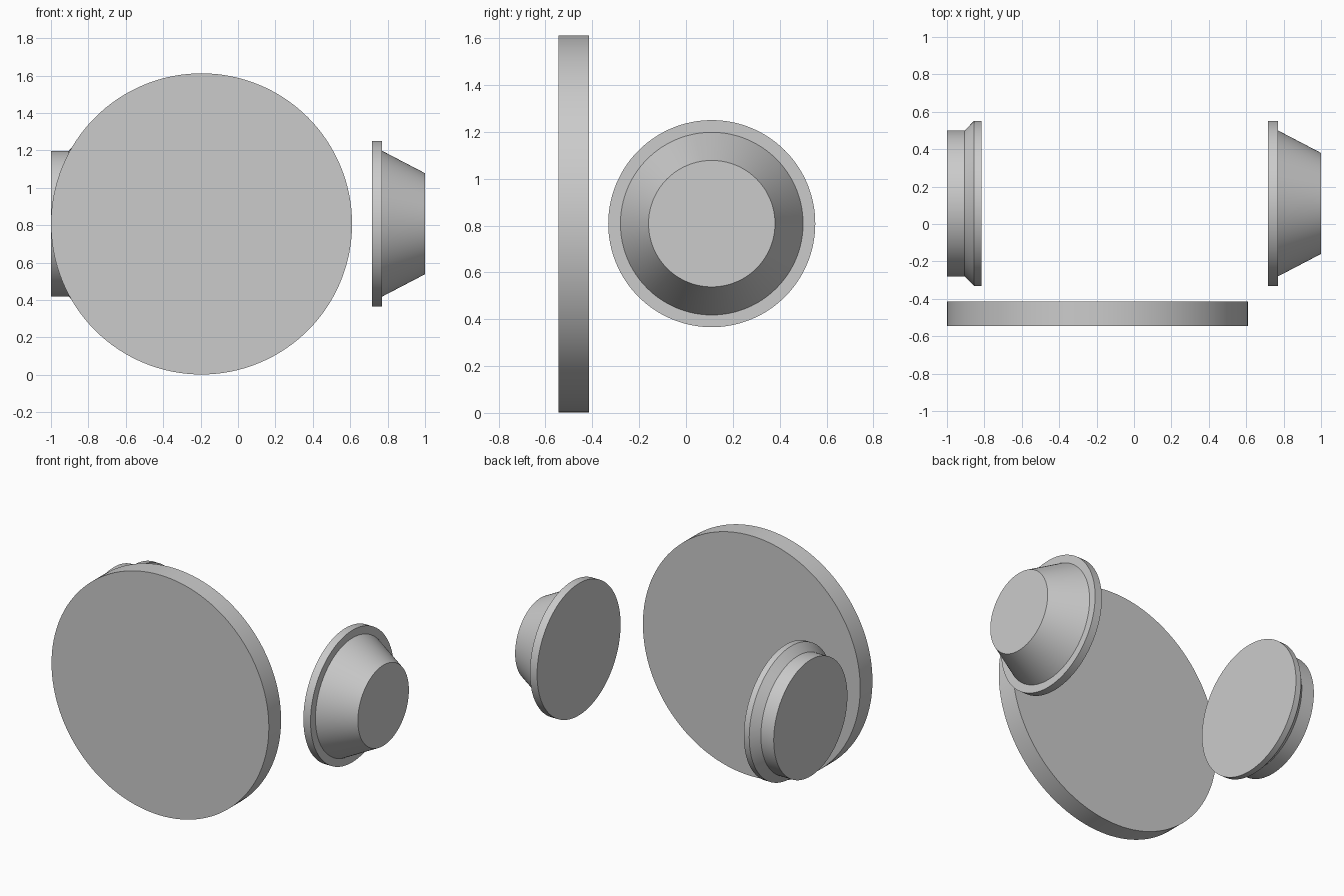
import bpy
import bmesh
import math
from mathutils import Matrix, Vector

cube = bpy.data.objects.get("Cube")
if cube:
    bpy.data.objects.remove(cube, do_unlink=True)

SEGMENTS = 128

# Single plain grey for every part
grey = bpy.data.materials.new("plain grey")
grey.use_nodes = True
colour = (0.6, 0.6, 0.6, 1)
grey.diffuse_color = colour
grey.node_tree.nodes["Principled BSDF"].inputs["Base Color"].default_value = colour


def turned_part(name, profile, axis, centre):
    """Solid of revolution: profile is (position along axis, radius) from end to end."""
    turn = Vector((0, 0, 1)).rotation_difference(Vector(axis)).to_matrix().to_4x4()
    place = Matrix.Translation(centre) @ turn
    bm = bmesh.new()
    rings = []
    for along, radius in profile:
        angles = [math.tau * i / SEGMENTS for i in range(SEGMENTS)]
        rings.append([bm.verts.new(place @ Vector((radius * math.cos(a), radius * math.sin(a), along)))
                      for a in angles])
    for low, high in zip(rings, rings[1:]):
        for i in range(SEGMENTS):
            j = (i + 1) % SEGMENTS
            bm.faces.new((low[i], low[j], high[j], high[i]))
    bm.faces.new(rings[0][::-1])
    bm.faces.new(rings[-1])
    bmesh.ops.recalc_face_normals(bm, faces=bm.faces)
    mesh = bpy.data.meshes.new(name)
    bm.to_mesh(mesh)
    bm.free()
    mesh.materials.append(grey)
    obj = bpy.data.objects.new(name, mesh)
    bpy.context.collection.objects.link(obj)
    bpy.ops.object.select_all(action="DESELECT")
    obj.select_set(True)
    bpy.context.view_layer.objects.active = obj
    bpy.ops.object.shade_smooth_by_angle(angle=math.radians(20))
    return obj


# Large upright disc at the front
turned_part("front_disc", [(-0.545, 0.805), (-0.415, 0.805)], (0, 1, 0), (-0.195, 0, 0.807))

# Plug on the right: plain cylinder flaring into a rim
turned_part("right_plug", [(-1, 0.39), (-0.905, 0.39), (-0.855, 0.442), (-0.815, 0.442)],
            (1, 0, 0), (0, 0.11, 0.808))

# Cap on the left: flat flange with a tapered boss
turned_part("left_cap", [(0.717, 0.442), (0.77, 0.442), (0.77, 0.39), (1, 0.27)],
            (1, 0, 0), (0, 0.11, 0.808))
